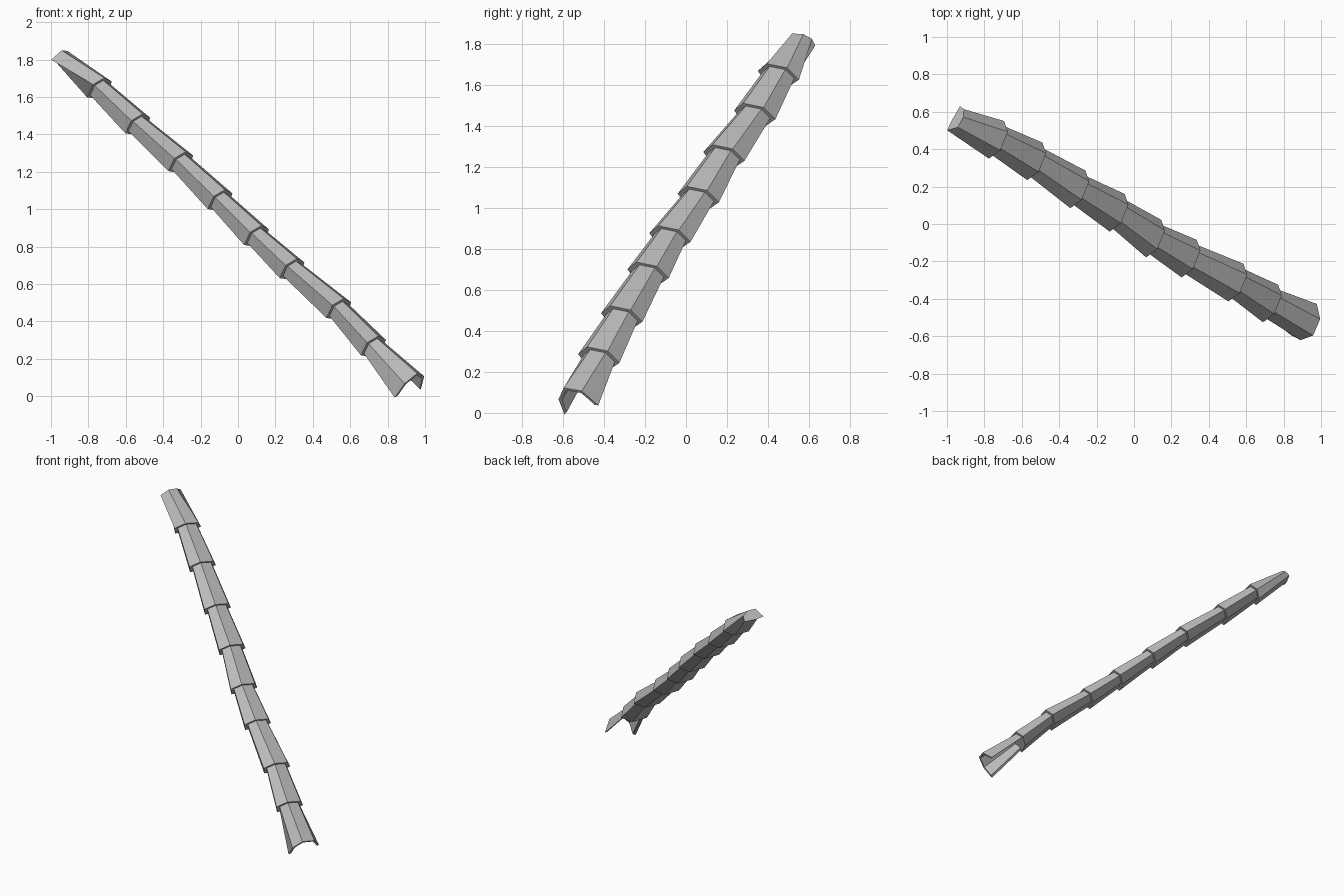
import bpy, bmesh
from mathutils import Vector

old = bpy.data.objects.get("Cube")
if old:
    bpy.data.objects.remove(old)

mat = bpy.data.materials.new("stone_grey")
mat.use_nodes = True
grey = (0.5, 0.5, 0.5, 1)
mat.diffuse_color = grey
mat.node_tree.nodes["Principled BSDF"].inputs["Base Color"].default_value = grey

# Centre of each segment's wide lower end, from the top down
centres = [Vector(c) for c in (
    (-.735, .45, 1.645), (-.53, .335, 1.452), (-.30, .185, 1.25),
    (-.09, .06, 1.047), (.105, -.078, .855), (.295, -.185, .678),
    (.545, -.313, .465), (.73, -.425, .265), (.934, -.525, .052))]
top_start = Vector((-.95, .565, 1.81))

# Shared frame of the slope: along, sideways and up
along = Vector((.67, -.40, -.63)).normalized()
side = Vector((0, 0, 1)).cross(along).normalized()
up = along.cross(side)

# Cross-sections as (sideways, up), from the lower left foot over the top
WIDE = [(-.078, -.06), (-.107, .027), (-.038, .073),
        (.068, .047), (.107, -.027), (.034, -.07)]
TOP_END = [(-.03, -.024), (-.08, -.014), (-.037, .05),
           (.025, .046), (.063, .016), (.066, -.026)]
MOUTH = [(-.108, -.076), (-.105, .019), (-.049, .09), (.046, .07), (.106, -.02)]


def ring(bm, profile, centre, scale=1):
    return [bm.verts.new(centre + (side * x + up * y) * scale) for x, y in profile]


def bridge(bm, a, b, closed=True):
    for i in range(0 if closed else 1, len(a)):
        bm.faces.new((a[i - 1], a[i], b[i], b[i - 1]))


def finish(bm, name):
    bmesh.ops.recalc_face_normals(bm, faces=bm.faces)
    mesh = bpy.data.meshes.new(name)
    bm.to_mesh(mesh)
    bm.free()
    mesh.materials.append(mat)
    bpy.context.collection.objects.link(bpy.data.objects.new(name, mesh))


# Tapered closed segments, each emerging from the one above
for i, end in enumerate(centres[:-1]):
    bm = bmesh.new()
    if i:
        narrow = ring(bm, WIDE, centres[i - 1] - along * .02, .75)
    else:
        narrow = ring(bm, TOP_END, top_start)
    wide = ring(bm, WIDE, end)
    bridge(bm, narrow, wide)
    bm.faces.new(narrow)
    bm.faces.new(wide)
    finish(bm, f"segment_{i + 1}")

# Last segment: a hollow shell, open below and at its end
bm = bmesh.new()
start, end = centres[-2] - along * .02, centres[-1]
outer_top = ring(bm, WIDE[:-1], start, .75)
outer_end = ring(bm, MOUTH, end)
inner_end = ring(bm, MOUTH, end, .83)
inner_top = ring(bm, WIDE[:-1], start + along * .02, .6)
bridge(bm, outer_top, outer_end, False)
bridge(bm, outer_end, inner_end, False)
bridge(bm, inner_end, inner_top, False)
for k in (0, -1):
    bm.faces.new((outer_top[k], outer_end[k], inner_end[k], inner_top[k]))
bm.faces.new(outer_top)
bm.faces.new(inner_top)
bm.faces.new((outer_top[0], outer_top[-1], inner_top[-1], inner_top[0]))
finish(bm, "open_end_segment")
